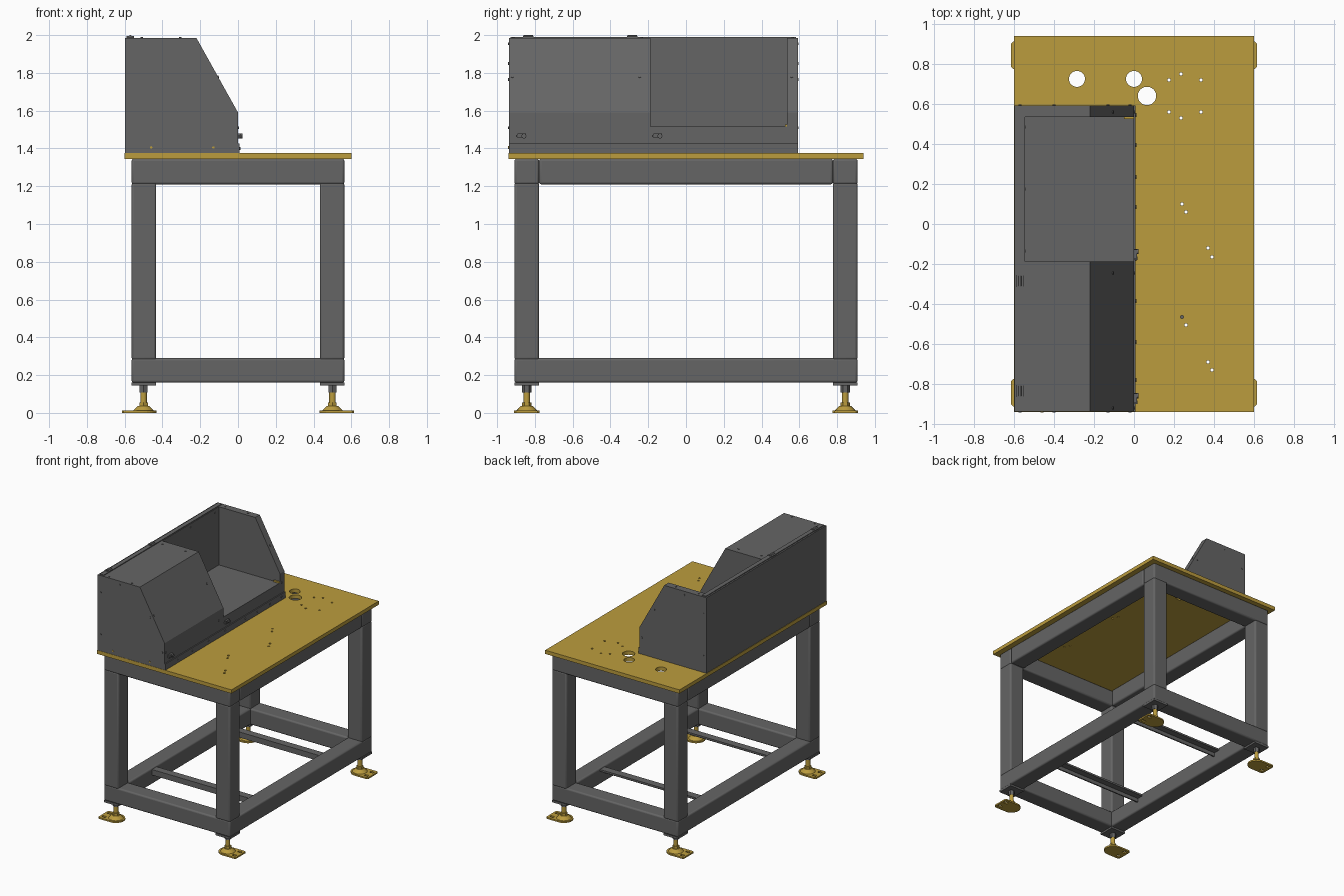
import bpy, bmesh, math
from mathutils import Vector

cube = bpy.data.objects.get("Cube")
if cube:
    bpy.data.objects.remove(cube)


def material(name, colour):
    m = bpy.data.materials.new(name)
    m.use_nodes = True
    m.diffuse_color = (*colour, 1)
    m.node_tree.nodes["Principled BSDF"].inputs["Base Color"].default_value = (*colour, 1)
    return m


grey = material("steel grey", (0.13, 0.13, 0.13))
brass = material("brass yellow", (0.50, 0.335, 0.048))


def finish(name, bm, mat, bevel=0, smooth=False):
    bmesh.ops.recalc_face_normals(bm, faces=bm.faces)
    mesh = bpy.data.meshes.new(name)
    bm.to_mesh(mesh)
    bm.free()
    mesh.materials.append(mat)
    ob = bpy.data.objects.new(name, mesh)
    bpy.context.collection.objects.link(ob)
    if bevel:
        mod = ob.modifiers.new("rounded edges", "BEVEL")
        mod.width = bevel
        mod.segments = 3
        smooth = True
    if smooth:
        bpy.ops.object.select_all(action="DESELECT")
        ob.select_set(True)
        bpy.context.view_layer.objects.active = ob
        bpy.ops.object.shade_smooth_by_angle()
    return ob


def box(name, x, y, z, mat=grey, bevel=0):
    bm = bmesh.new()
    bmesh.ops.create_cube(bm, size=1)
    for v in bm.verts:
        v.co = [r[0] + (c + 0.5) * (r[1] - r[0]) for c, r in zip(v.co, (x, y, z))]
    return finish(name, bm, mat, bevel)


def prism(name, points, depth, mat=grey):
    """Extrude a closed 3D outline along the depth vector."""
    bm = bmesh.new()
    face = bm.faces.new([bm.verts.new(p) for p in points])
    new = bmesh.ops.extrude_face_region(bm, geom=[face])["geom"]
    bmesh.ops.translate(bm, vec=depth, verts=[v for v in new if isinstance(v, bmesh.types.BMVert)])
    return finish(name, bm, mat)


def rod(name, centre, r1, r2, length, mat, axis=(0, 0, 1), sides=24):
    bm = bmesh.new()
    bmesh.ops.create_cone(bm, cap_ends=True, segments=sides, radius1=r1, radius2=r2, depth=length)
    ob = finish(name, bm, mat, smooth=sides > 8)
    ob.location = centre
    ob.rotation_euler = Vector(axis).to_track_quat("Z", "Y").to_euler()
    return ob


def cut(target, cutter):
    mod = target.modifiers.new("cut", "BOOLEAN")
    mod.object = cutter
    mod.solver = "EXACT"
    cutter.hide_render = True
    cutter.hide_set(True)
    cutter.display_type = "WIRE"


# Table top with cable openings and screw holes
top = box("table_top", (-0.6, 0.6), (-0.94, 0.94), (1.345, 1.375), brass)
bm = bmesh.new()
holes = [(-0.285, 0.725, 0.04), (0, 0.725, 0.04), (0.065, 0.64, 0.046)]
holes += [(x, y, 0.008) for x, y in (
    (0.175, 0.72), (0.235, 0.75), (0.335, 0.72), (0.175, 0.56), (0.335, 0.56), (0.235, 0.53),
    (0.24, 0.1), (0.26, 0.06), (0.37, -0.12), (0.39, -0.165),
    (0.24, -0.465), (0.26, -0.505), (0.37, -0.69), (0.39, -0.73))]
for x, y, r in holes:
    made = bmesh.ops.create_cone(bm, cap_ends=True, segments=32 if r > 0.02 else 12,
                                 radius1=r, radius2=r, depth=0.2)["verts"]
    bmesh.ops.translate(bm, vec=(x, y, 1.36), verts=made)
cut(top, finish("hole_cutter", bm, brass))

# Frame rails
W, L, T = 0.563, 0.908, 0.13
for s, side in ((-1, "front"), (1, "back")):
    y = sorted((s * L, s * (L - T)))
    box(f"top_rail_{side}", (-W, W), y, (1.21, 1.345), bevel=0.012)
    box(f"bottom_rail_{side}", (-W, W), y, (0.16, 0.29), bevel=0.012)
    yb = s * 0.45
    box(f"cross_bar_{side}", (T - W, W - T), (yb - 0.03, yb + 0.03), (0.265, 0.28))
    box(f"cross_bar_web_{side}", (T - W, W - T), (yb - 0.03, yb - 0.02), (0.235, 0.27))
for s, side in ((-1, "right"), (1, "left")):
    x = sorted((s * W, s * (W - T)))
    box(f"top_rail_{side}", x, (T - L, L - T), (1.21, 1.345), bevel=0.012)
    box(f"bottom_rail_{side}", x, (-L, L), (0.16, 0.29), bevel=0.012)

# Legs and levelling feet
for sx in (-1, 1):
    for sy in (-1, 1):
        tag = ("right" if sx < 0 else "left") + ("_front" if sy < 0 else "_back")
        x = sorted((sx * W, sx * (W - T)))
        y = sorted((sy * L, sy * (L - T)))
        box("leg_" + tag, x, y, (0.28, 1.22), bevel=0.012)
        box("leg_plate_" + tag, x, y, (0.145, 0.162))
        cx, cy = sx * 0.5, sy * 0.843
        rod("foot_nut_" + tag, (cx, cy, 0.127), 0.024, 0.024, 0.036, grey, sides=6)
        rod("foot_stem_" + tag, (cx, cy, 0.075), 0.017, 0.017, 0.11, brass)
        rod("foot_collar_" + tag, (cx, cy, 0.046), 0.026, 0.026, 0.02, brass, sides=6)
        rod("foot_cone_" + tag, (cx, cy, 0.024), 0.056, 0.03, 0.026, brass)
        arc = [math.radians(90 + 180 * i / 12) for i in range(13)]
        outline = [(cx + sx * 0.068 * math.cos(a), cy + 0.068 * math.sin(a), 0) for a in arc]
        outline += [(sx * u, cy + v, 0) for u, v in
                    ((0.605, -0.068), (0.615, -0.058), (0.615, 0.058), (0.605, 0.068))]
        plate = prism("foot_plate_" + tag, outline, (0, 0, 0.012), brass)
        bm = bmesh.new()
        for v in (-0.035, 0.035):
            made = bmesh.ops.create_cube(bm, size=1)["verts"]
            bmesh.ops.scale(bm, vec=(0.032, 0.02, 0.1), verts=made)
            bmesh.ops.translate(bm, vec=(sx * 0.583, cy + v, 0), verts=made)
        cut(plate, finish("slot_cutter_" + tag, bm, brass))

# Cabinet: base, back wall, end panel and closed hood
Z0, Z1, ZF = 1.375, 1.985, 1.515
Y0, YH, YE, Y1 = -0.938, -0.187, 0.535, 0.592
XB, XI = -0.597, -0.545
profile = [(XB, Z0), (XB, Z1), (-0.22, Z1), (0, 1.59), (0, Z0)]
prism("end_panel", [(x, YE, z) for x, z in profile], (0, Y1 - YE, 0))
prism("hood", [(x, Y0, z) for x, z in profile], (0, YH - Y0, 0))
box("cabinet_base", (XB, 0), (YH, YE), (Z0, ZF))
box("back_wall", (XB, XI), (YH, YE), (ZF, Z1))
box("front_lip", (0, 0.008), (Y0, Y1), (Z0, 1.425))
box("hinge_strip", (-0.585, -0.55), (Y0 + 0.01, Y1 - 0.01), (Z1, Z1 + 0.006))
box("cable_tab", (-0.05, 0), (0.524, YE), (ZF, ZF + 0.012), brass)

# Hinges and latches
for y in (-0.835, -0.285):
    box("hinge_leaf", (-0.59, -0.55), (y - 0.028, y + 0.028), (Z1, 1.994))
    rod("hinge_pin", (-0.57, y, 1.993), 0.007, 0.007, 0.05, grey, (0, 1, 0), 12)
for y in (-0.87, -0.15):
    box("latch_body", (0, 0.015), (y - 0.022, y + 0.022), (1.455, 1.48))
    rod("latch_knob", (0.012, y + 0.012, 1.466), 0.013, 0.013, 0.022, grey, (1, 0, 0), 16)
    box("latch_hook", (0, 0.018), (y - 0.03, y - 0.012), (1.46, 1.47))


# Screw heads
def screws(points, axis, mat=grey):
    for p in points:
        rod("screw_head", p, 0.007, 0.007, 0.008, mat, axis, 8)


screws([(x, y, z) for y in (Y0, Y1) for x, z in
        ((-0.57, 1.85), (-0.57, 1.51), (-0.4, 1.955), (-0.13, 1.765), (-0.02, 1.51))], (0, 1, 0))
screws([(x, Y0, 1.405) for x in (-0.46, -0.13)], (0, 1, 0), brass)
screws([(0.008, y, 1.4) for y in (-0.78, -0.59, -0.385, -0.175, 0.085, 0.235, 0.395, 0.545)], (1, 0, 0))
screws([(0, y, 1.51) for y in (-0.92, -0.245, 0.56)], (1, 0, 0))
screws([(-0.106, y, 1.78) for y in (-0.92, -0.245, 0.56)], (0.395, 0, 0.22))
screws([(XI, y, 1.955) for y in (-0.135, 0.175, 0.485)], (1, 0, 0))
screws([(x, y, Z1) for x in (-0.51, -0.305) for y in (-0.915, -0.235, 0.565)], (0, 0, 1))
